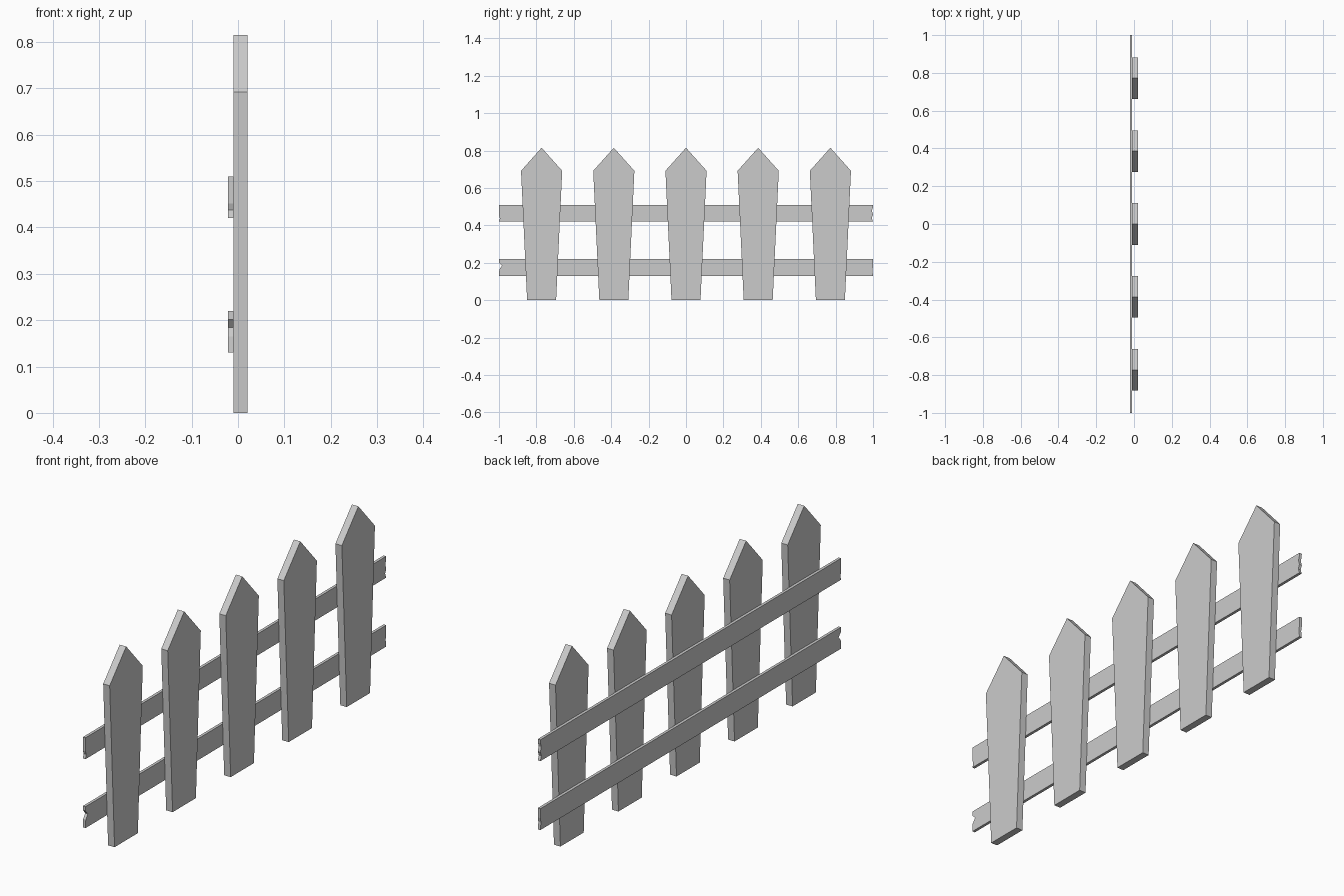
import bpy
import bmesh

if "Cube" in bpy.data.objects:
    bpy.data.objects.remove(bpy.data.objects["Cube"])


def extrude_profile(name, profile, x0, x1):
    """Extrude a (y, z) outline along x into a solid board."""
    bm = bmesh.new()
    face = bm.faces.new([bm.verts.new((x0, y, z)) for y, z in profile])
    ext = bmesh.ops.extrude_face_region(bm, geom=[face])
    moved = [v for v in ext["geom"] if isinstance(v, bmesh.types.BMVert)]
    bmesh.ops.translate(bm, verts=moved, vec=(x1 - x0, 0, 0))
    bmesh.ops.recalc_face_normals(bm, faces=bm.faces)
    mesh = bpy.data.meshes.new(name)
    bm.to_mesh(mesh)
    bm.free()
    obj = bpy.data.objects.new(name, mesh)
    bpy.context.collection.objects.link(obj)
    return obj


# Pointed pickets, narrower at the foot than at the shoulder
SPACING = 0.386
for i in range(5):
    c = (i - 2) * SPACING
    half = [(0.0775, 0), (0.11, 0.692)]
    outline = ([(c + y, z) for y, z in half] + [(c, 0.815)]
               + [(c - y, z) for y, z in reversed(half)])
    extrude_profile(f"picket_{i + 1}", outline, -0.01, 0.02)


# Horizontal rails with broken, notched ends: (inset, height on rail)
def rail(name, z, left_notch, right_notch):
    h = 0.09
    right = [(0, 0)] + right_notch + [(0, h)]
    left = [(0, h)] + left_notch[::-1] + [(0, 0)]
    outline = ([(1 - d, z + t) for d, t in right]
               + [(-1 + d, z + t) for d, t in left])
    extrude_profile(name, outline, -0.022, -0.01)


rail("lower_rail", 0.13,
     [(0.002, 0.035), (0.016, 0.054), (0, 0.072)],
     [(0.004, 0.03), (0, 0.05)])
rail("upper_rail", 0.42,
     [(0.005, 0.018), (0, 0.032)],
     [(0.007, 0.02), (0, 0.038), (0.006, 0.058), (0.001, 0.075)])
